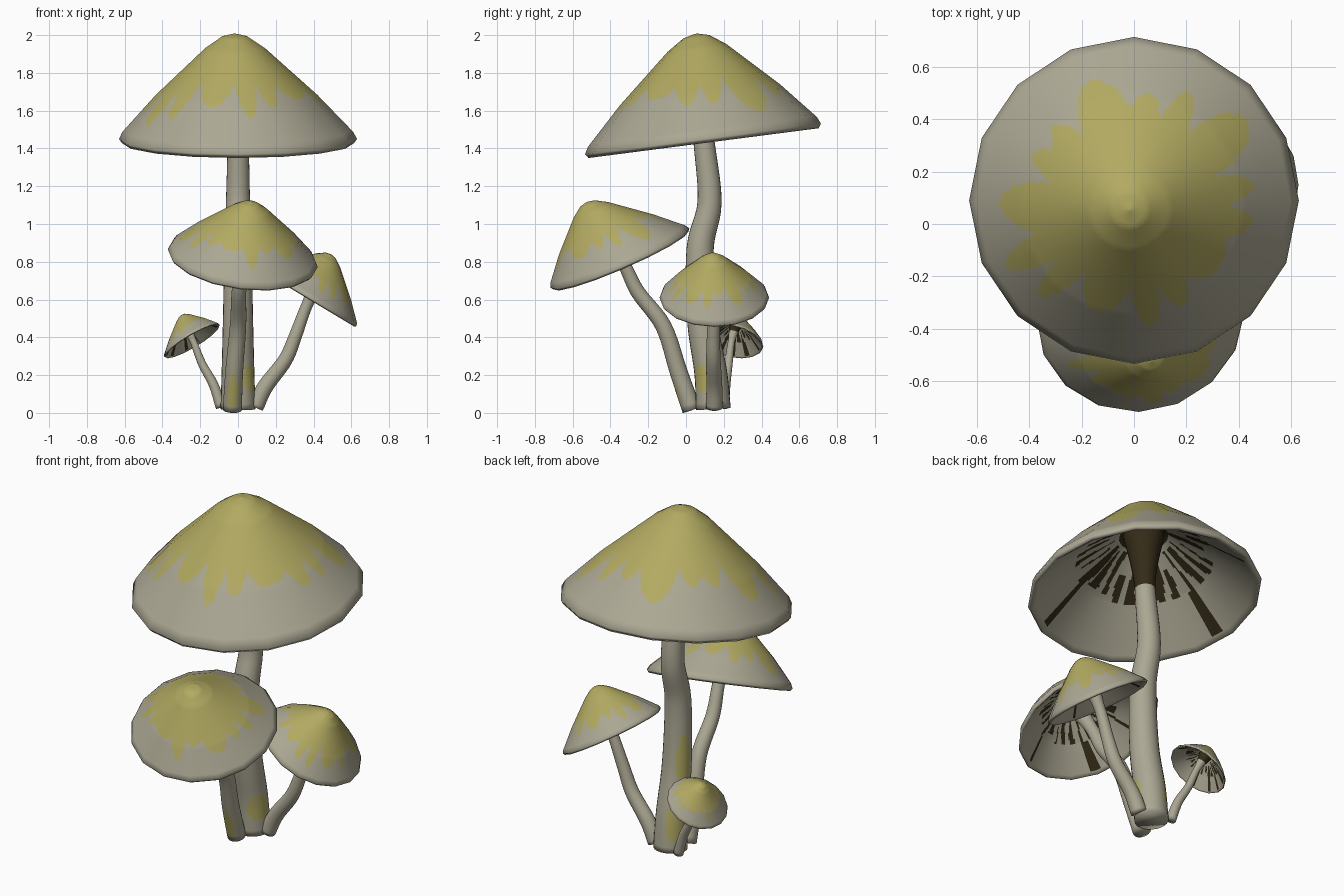
import bpy, math, random
from mathutils import Vector

if "Cube" in bpy.data.objects:
    bpy.data.objects.remove(bpy.data.objects["Cube"])

random.seed(11)
SIDES, SUB = 16, 12          # low-poly cap outline, finely cut for the painted edges
SEG = SIDES * SUB
STEM_SEG = 24


def material(name, col):
    m = bpy.data.materials.new(name)
    m.diffuse_color = (*col, 1)
    m.use_nodes = True
    m.node_tree.nodes["Principled BSDF"].inputs["Base Color"].default_value = m.diffuse_color
    return m


MATS = [material("pale_grey", (0.41, 0.39, 0.295)),
        material("mustard_yellow", (0.445, 0.40, 0.12)),
        material("dark_brown", (0.034, 0.024, 0.009))]
GREY, YELLOW, BROWN = 0, 1, 2

# Cap cross-section for a rim radius of 1: outside, rim, then hollow underside
OUTER = [(0.01, 0.885), (0.11, 0.86), (0.25, 0.765), (0.68, 0.37), (0.97, 0.06)]
RIM = [(1.0, 0.0), (0.975, -0.035), (0.93, 0.0)]
INNER = [(0.6, 0.29), (0.15, 0.61), (0.01, 0.66)]


def subdivide(points, step):
    out = []
    for a, b in zip(points, points[1:]):
        n = max(1, round(math.dist(a, b) / step))
        out += [(a[0] + (b[0] - a[0]) * i / n, a[1] + (b[1] - a[1]) * i / n) for i in range(n)]
    return out + [points[-1]]


def grid_object(name, verts, rings, seg, paint, normals=None):
    """Tube of rings with closed ends; paint(ring, segment) gives the material."""
    faces, mats = [], []
    for i in range(rings - 1):
        for j in range(seg):
            k = (j + 1) % seg
            faces.append((i * seg + j, (i + 1) * seg + j, (i + 1) * seg + k, i * seg + k))
            mats.append(paint(i, j))
    faces.append(tuple(range(seg)))
    mats.append(paint(0, 0))
    faces.append(tuple(reversed(range((rings - 1) * seg, rings * seg))))
    mats.append(paint(rings - 2, 0))
    me = bpy.data.meshes.new(name)
    me.from_pydata(verts, [], faces)
    for m in MATS:
        me.materials.append(m)
    me.polygons.foreach_set("material_index", mats)
    me.shade_smooth()
    if normals:
        me.normals_split_custom_set_from_vertices(normals)
    ob = bpy.data.objects.new(name, me)
    bpy.context.collection.objects.link(ob)


def make_cap(name, centre, axis, radius, lean):
    top = subdivide(OUTER, 0.025)
    prof = top + RIM + subdivide(INNER, 0.025)
    rot = Vector((0, 0, 1)).rotation_difference(axis)
    w = 2 * math.pi / SIDES
    verts, normals = [], []
    for i, (r, h) in enumerate(prof):
        p, q = prof[max(i - 1, 0)], prof[min(i + 1, len(prof) - 1)]
        dr, dh = q[0] - p[0], q[1] - p[1]
        for j in range(SEG):
            a = 2 * math.pi * j / SEG
            f = r * math.cos(w / 2) / math.cos((j % SUB) / SUB * w - w / 2)
            local = rot @ Vector((f * math.cos(a), f * math.sin(a), h)) * radius
            verts.append(centre + local + lean * max(h, 0))
            normals.append((rot @ Vector((-dh * math.cos(a), -dh * math.sin(a), dr))).normalized())
    # yellow drips of random length and width, and dark gill streaks, one per sector
    drips = [(random.uniform(0.66, 0.88), random.uniform(0.5, 0.62)) for _ in range(15)]
    gills = [(random.uniform(0.2, 0.4), random.uniform(0.5, 0.85),
              random.uniform(0.2, 0.48), random.uniform(0.4, 0.6)) for _ in range(26)]

    def paint(i, j):
        u = (prof[i][0] + prof[i + 1][0]) / 2
        if i < len(top) - 1:
            s = (j + 0.5) / SEG
            s = (s + 0.012 * math.sin(5 * 2 * math.pi * s)) % 1 * len(drips)
            k, t = int(s), s % 1
            gap = drips[k][1] * (1 - t) + drips[(k + 1) % len(drips)][1] * t
            limit = gap + (drips[k][0] - gap) * math.sin(math.pi * t)
            return YELLOW if u < limit else GREY
        if i < len(top) + 2:
            return GREY
        s = (j + 0.5) / SEG * len(gills)
        start, end, half, mid = gills[int(s)]
        wobble = 0.1 * math.sin(u * 14 + int(s))
        taper = half * (0.75 + 0.35 * math.sin(u * 9 + 2 * int(s)))
        streak = start < u < end and abs(s % 1 - mid + wobble) < taper
        return BROWN if u < 0.22 or streak else GREY

    grid_object(name, verts, len(prof), SEG, paint, normals)


def catmull(pts, steps=6):
    ext = [pts[0] * 2 - pts[1]] + pts + [pts[-1] * 2 - pts[-2]]
    out = []
    for a, b, c, d in zip(ext, ext[1:], ext[2:], ext[3:]):
        for k in range(steps):
            t = k / steps
            out.append(0.5 * (2 * b + (c - a) * t + (2 * a - 5 * b + 4 * c - d) * t * t
                              + (3 * b - a - 3 * c + d) * t ** 3))
    return out + [pts[-1]]


def make_stem(name, path, r_base, r_top, streaks, brown_at):
    """streaks: (azimuth, half angle, z, half z); brown_at(point) marks the dark top."""
    pts = catmull([Vector(p) for p in path])
    last = len(pts) - 1
    verts = []
    for i, p in enumerate(pts):
        rot = Vector((0, 0, 1)).rotation_difference(pts[min(i + 1, last)] - pts[max(i - 1, 0)])
        t = min(1, i / (last - 6))
        flare = 1 + 1.1 * max(0, (i - last + 6) / 6) ** 1.5
        r = (r_base + (r_top - r_base) * t ** 1.2) * flare
        for j in range(STEM_SEG):      # clockwise, so faces point outward
            a = -2 * math.pi * j / STEM_SEG
            verts.append(p + rot @ Vector((math.cos(a), math.sin(a), 0)) * r)

    def paint(i, j):
        p = (pts[i] + pts[i + 1]) / 2
        if brown_at(p):
            return BROWN
        deg = -360 * (j + 0.5) / STEM_SEG
        for az, half, z, hz in streaks:
            d = (deg - az + 180) % 360 - 180
            if (d / half) ** 2 + ((p.z - z) / hz) ** 2 < 1:
                return YELLOW
        return GREY

    grid_object(name, verts, len(pts), STEM_SEG, paint)


def mushroom(name, centre, axis, radius, lean, path, r_base, r_top, streaks=(), brown=0.3):
    c, n = Vector(centre), Vector(axis).normalized()
    make_cap(name + "_mushroom_cap", c, n, radius, Vector(lean))
    # the stem ends in a flare against the hollow of its cap
    make_stem(name + "_mushroom_stem", path + [c + n * radius * 0.6 + Vector(lean) * 0.6],
              r_base, r_top, streaks, lambda p: (p - c).dot(n) > brown * radius)


# Tall mushroom in the middle
mushroom("tall", (0, 0.09, 1.45), (0, -0.128, 0.99), 0.63, (-0.02, 0.04, 0.005),
         [(0, 0.145, 0.02), (0, 0.13, 0.22), (0, 0.085, 0.5), (0, 0.075, 0.87),
          (0, 0.125, 1.12), (0, 0.092, 1.47)], 0.092, 0.055,
         [(150, 35, 0.53, 0.13), (140, 40, 0.18, 0.1), (-30, 40, 0.19, 0.09)], 0.03)

# Middle-sized mushroom leaning to the front
mushroom("front", (0.025, -0.35, 0.82), (0.12, -0.397, 0.918), 0.40, (0, -0.04, -0.03),
         [(-0.03, 0.03, 0.016), (-0.02, -0.04, 0.22), (0, -0.12, 0.46),
          (0.005, -0.255, 0.64), (0.02, -0.33, 0.79)], 0.05, 0.034, [(-90, 40, 0.13, 0.08)])

# Smaller mushroom leaning to the right
mushroom("right", (0.38, 0.15, 0.61), (0.515, 0, 0.857), 0.29, (-0.02, -0.01, 0.01),
         [(0.09, 0.15, 0.03), (0.145, 0.15, 0.14), (0.25, 0.145, 0.28),
          (0.305, 0.145, 0.41), (0.365, 0.15, 0.57)], 0.045, 0.03)

# Smallest mushroom leaning to the back left
mushroom("left_back", (-0.245, 0.243, 0.383), (-0.5, 0.2, 0.843), 0.17, (0.025, 0, 0.01),
         [(-0.09, 0.2, 0.03), (-0.13, 0.21, 0.15), (-0.19, 0.225, 0.26),
          (-0.235, 0.24, 0.375)], 0.028, 0.018)
